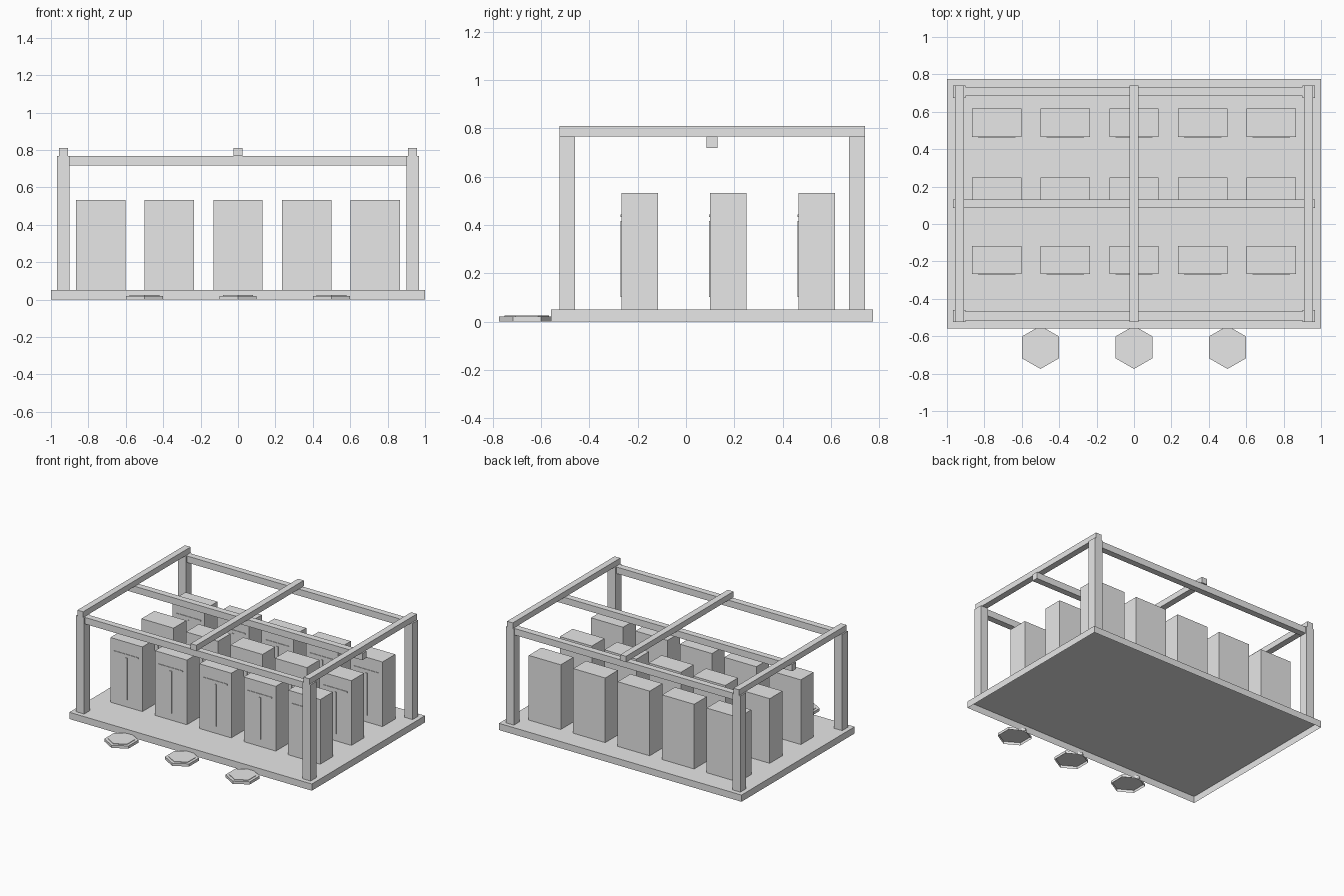
import bpy
import bmesh

if "Cube" in bpy.data.objects:
    bpy.data.objects.remove(bpy.data.objects["Cube"])

CY = 0.108  # y centre of the slab and frame

gray = bpy.data.materials.new("light gray")
gray.diffuse_color = (0.8, 0.8, 0.8, 1)
gray.use_nodes = True
gray.node_tree.nodes["Principled BSDF"].inputs["Base Color"].default_value = gray.diffuse_color


def open_bottom(o):
    """Remove the downward face, leaving a shell open to the ground."""
    bm = bmesh.new()
    bm.from_mesh(o.data)
    down = [f for f in bm.faces if f.normal.z < -0.9]
    bmesh.ops.delete(bm, geom=down, context='FACES_ONLY')
    bm.to_mesh(o.data)
    bm.free()


def box(name, x, y, z):
    """Box from (min, max) ranges on each axis."""
    bpy.ops.mesh.primitive_cube_add(size=1, location=[(a + b) / 2 for a, b in (x, y, z)])
    o = bpy.context.object
    o.name = name
    o.scale = [b - a for a, b in (x, y, z)]
    bpy.ops.object.transform_apply(location=False, rotation=False, scale=True)
    o.data.materials.append(gray)
    return o


def around(c, half):
    return (c - half, c + half)


def hexagon(name, x, y, r, z0, z1):
    """Six-sided disc, open below, with a corner pointing to -y."""
    bpy.ops.mesh.primitive_cylinder_add(vertices=6, radius=r, depth=z1 - z0,
                                        location=(x, y, (z0 + z1) / 2))
    o = bpy.context.object
    o.name = name
    o.data.materials.append(gray)
    open_bottom(o)


# floor slab, open underneath
open_bottom(box("floor_slab", (-1, 1), around(CY, 0.6667), (0, 0.05)))

# corner posts
for sx in (-1, 1):
    for sy in (-1, 1):
        box("corner_post", around(sx * 0.934, 0.033), around(CY + sy * 0.6, 0.033), (0.05, 0.767))

# lower beams running left to right, upper beams running front to back
for i in (-1, 0, 1):
    box("long_beam", (-0.967, 0.967), around(CY + i * 0.6, 0.0235), (0.718, 0.767))
    box("cross_beam", around(i * 0.933, 0.0235), around(CY, 0.633), (0.767, 0.81))

# cabinets with a thin slot plate and door strip on the front
for row in range(3):
    for col in range(5):
        x = (col - 2) * 0.3667
        y = -0.192 + row * 0.3667
        front = y - 0.075
        box("cabinet", around(x, 0.132), around(y, 0.075), (0.05, 0.532))
        box("cabinet_top_strip", around(x, 0.1), (front - 0.004, front), (0.434, 0.443))
        box("cabinet_door_strip", around(x, 0.008), (front - 0.004, front), (0.102, 0.416))

# hexagonal stepping pads along the front edge
for i in (-1, 0, 1):
    hexagon("hex_pad", i * 0.5, -0.6595, 0.1155, 0, 0.02)
    hexagon("hex_pad_top", i * 0.5, -0.6595, 0.092, 0.02, 0.024)
